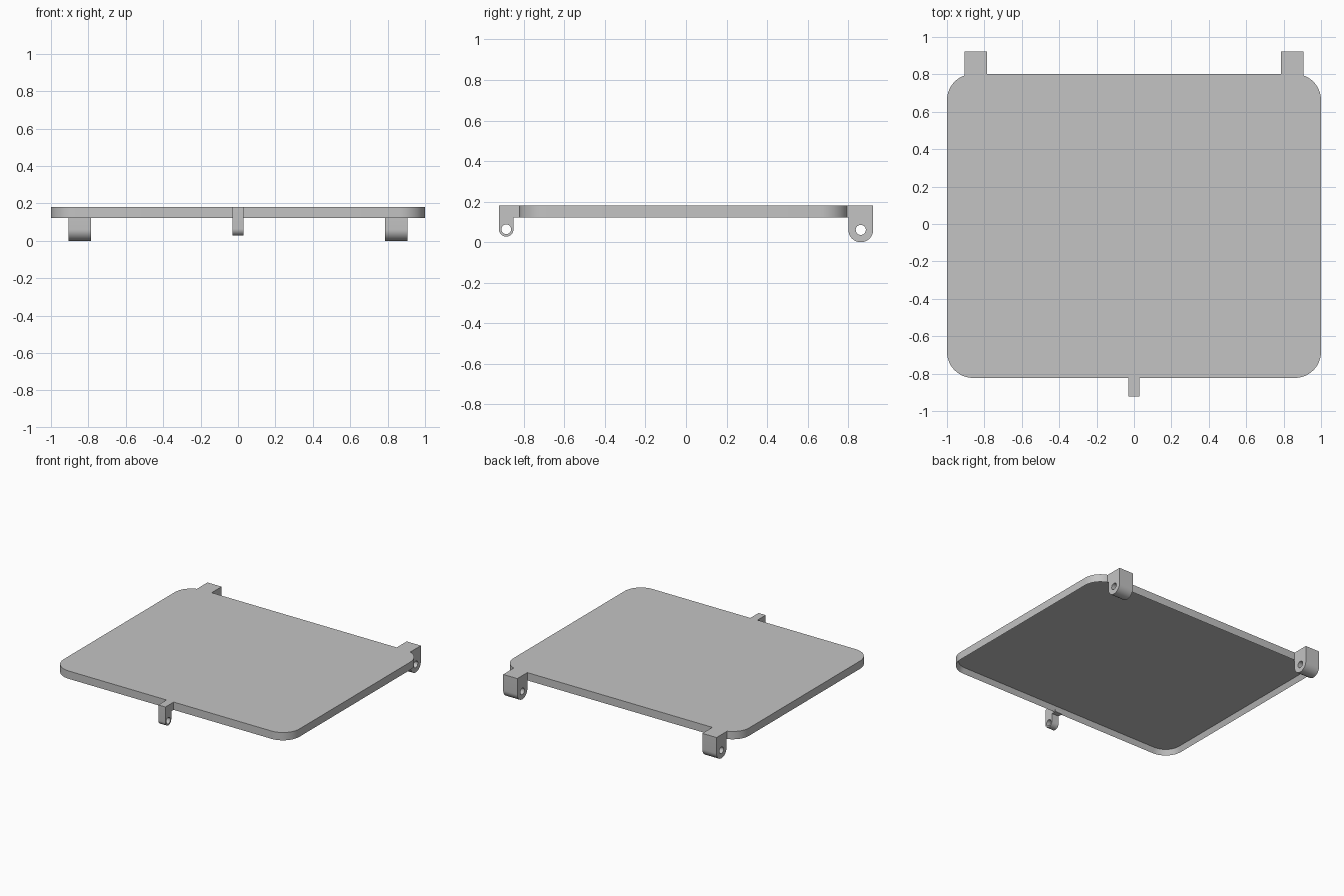
import bpy, bmesh
from math import pi, sin, cos, radians
from mathutils import Vector

if "Cube" in bpy.data.objects:
    bpy.data.objects.remove(bpy.data.objects["Cube"], do_unlink=True)

TOP, UNDER = 0.182, 0.122          # lid top and rim bottom heights
FRONT, BACK = -0.823, 0.802        # lid edges

grey = bpy.data.materials.new("plain grey")
grey.use_nodes = True
grey.diffuse_color = (0.55, 0.55, 0.55, 1)
grey.node_tree.nodes["Principled BSDF"].inputs["Base Color"].default_value = grey.diffuse_color


def arc(cx, cy, r, start, end, steps):
    angles = [start + (end - start) * i / steps for i in range(steps + 1)]
    return [(cx + r * cos(a), cy + r * sin(a)) for a in angles]


def finish(bm, name):
    bmesh.ops.recalc_face_normals(bm, faces=bm.faces[:])
    mesh = bpy.data.meshes.new(name)
    bm.to_mesh(mesh)
    bm.free()
    mesh.materials.append(grey)
    obj = bpy.data.objects.new(name, mesh)
    bpy.context.collection.objects.link(obj)
    bpy.ops.object.select_all(action='DESELECT')
    obj.select_set(True)
    bpy.context.view_layer.objects.active = obj
    bpy.ops.object.shade_smooth_by_angle(angle=radians(30))
    return obj


def extrude(bm, faces, offset):
    grown = bmesh.ops.extrude_face_region(bm, geom=faces)["geom"]
    verts = [g for g in grown if isinstance(g, bmesh.types.BMVert)]
    bmesh.ops.translate(bm, verts=verts, vec=offset)


# Lid: rounded panel, hollowed from below to leave a thin rim
def make_lid(radius=0.14, rim=0.018, depth=0.038):
    x, y0, y1 = 1 - radius, FRONT + radius, BACK - radius
    outline = []
    for i, (cx, cy) in enumerate([(x, y1), (-x, y1), (-x, y0), (x, y0)]):
        outline += arc(cx, cy, radius, i * pi / 2, (i + 1) * pi / 2, 12)
    bm = bmesh.new()
    base = bm.faces.new([bm.verts.new((px, py, UNDER)) for px, py in outline])
    extrude(bm, [base], Vector((0, 0, TOP - UNDER)))
    bmesh.ops.recalc_face_normals(bm, faces=bm.faces[:])
    under = min(bm.faces, key=lambda f: f.normal.z)
    bmesh.ops.inset_region(bm, faces=[under], thickness=rim, use_even_offset=True)
    bmesh.ops.translate(bm, verts=under.verts[:], vec=(0, 0, depth))
    return finish(bm, "lid")


# Lug: rounded post with a pin hole, joined to the lid by a short bridge
def make_lug(name, x, width, cy, cz, r, hole, bridge_y):
    side = 1 if bridge_y > cy else -1
    outline = arc(cy, cz, r, -pi, 0, 20)
    bridge = [(bridge_y, UNDER), (bridge_y, TOP)]
    if side > 0:
        outline += [(cy + r, UNDER)] + bridge + [(cy - r, TOP)]
    else:
        outline += [(cy + r, TOP)] + bridge[::-1] + [(cy - r, UNDER)]
    bm = bmesh.new()
    edges = []
    for loop in (outline, arc(cy, cz, hole, 0, 2 * pi, 24)[:-1]):
        verts = [bm.verts.new((x - width / 2, y, z)) for y, z in loop]
        edges += [bm.edges.new((v, verts[i - 1])) for i, v in enumerate(verts)]
    bmesh.ops.triangle_fill(bm, edges=edges, use_beauty=True, normal=(1, 0, 0))
    extrude(bm, bm.faces[:], Vector((width, 0, 0)))
    return finish(bm, name)


make_lid()
for name, side in (("left_hinge_lug", 1), ("right_hinge_lug", -1)):
    make_lug(name, side * 0.845, 0.12, 0.862, 0.061, 0.061, 0.025, BACK - 0.014)
make_lug("latch_lug", 0, 0.06, -0.887, 0.064, 0.036, 0.024, FRONT + 0.01)
